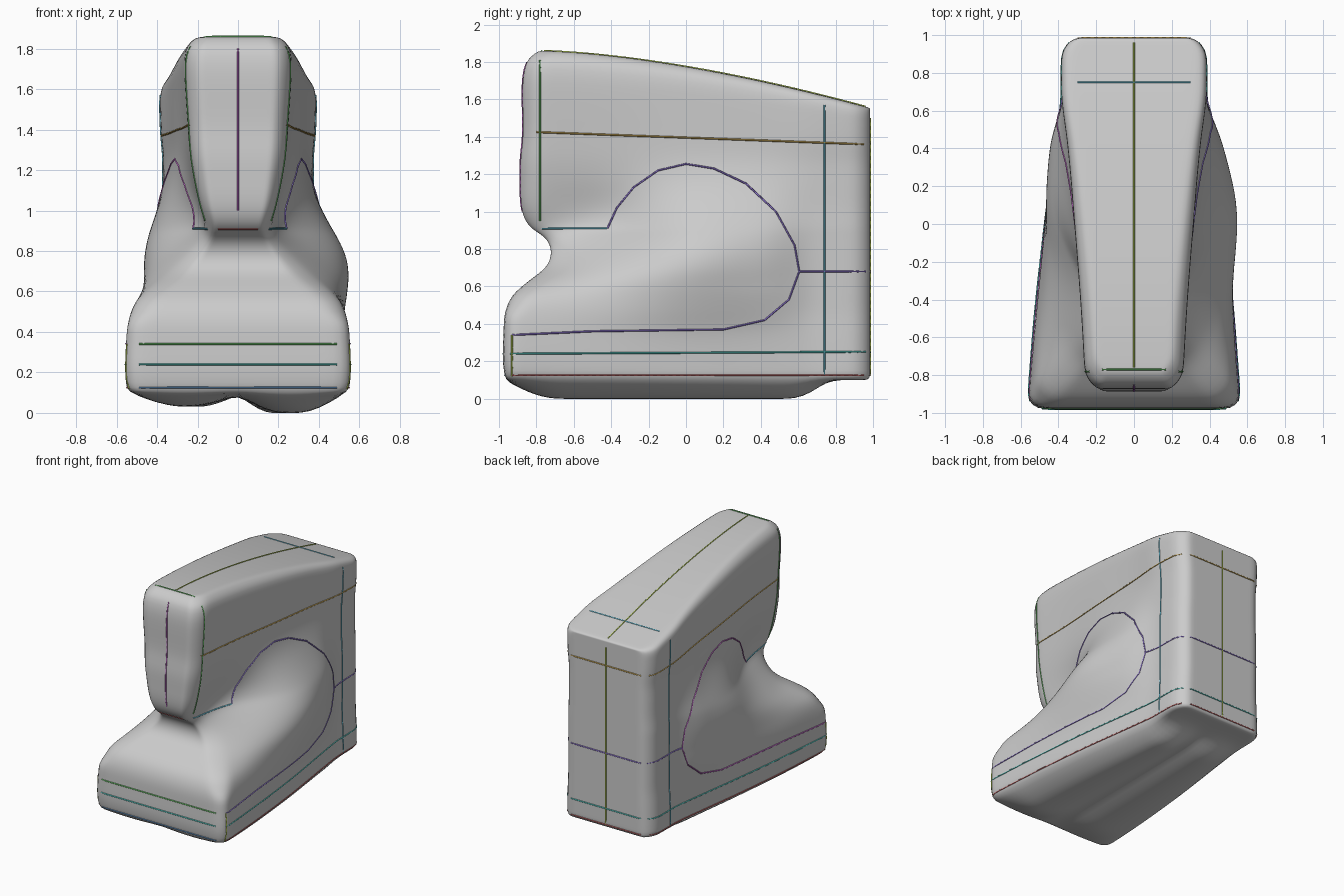
import bpy, bmesh, math
from mathutils import Vector
from mathutils.bvhtree import BVHTree

if "Cube" in bpy.data.objects:
    bpy.data.objects.remove(bpy.data.objects["Cube"])

# Horizontal sections: z, front y, then half widths at the five stations
STATIONS = [-0.9, -0.45, 0.0, 0.4, 0.66]
BACK = 0.985
LEVELS = [
    (0.10, -0.965, .55, .52, .475, .42, .385),
    (0.20, -0.98, .56, .525, .475, .42, .385),
    (0.35, -0.975, .555, .52, .475, .42, .38),
    (0.45, -0.97, .545, .52, .49, .435, .375),
    (0.55, -0.93, .51, .505, .50, .45, .375),
    (0.63, -0.84, .40, .475, .505, .455, .375),
    (0.70, -0.75, .25, .42, .505, .46, .375),
    (0.78, -0.72, .15, .34, .49, .46, .375),
    (0.86, -0.75, .12, .26, .455, .45, .375),
    (0.92, -0.84, .145, .21, .42, .435, .375),
    (1.02, -0.88, .185, .205, .375, .40, .37),
    (1.15, -0.885, .21, .235, .33, .365, .37),
    (1.28, -0.885, .23, .255, .31, .345, .37),
    (1.42, -0.87, .24, .265, .31, .345, .38),
    (1.65, -0.875, .255, .28, .315, .35, .385),
    (1.80, -0.855, .25, .275, .31, .345, .38),
    (1.86, -0.79, .20, .225, .265, .31, .35),
]


def smooth(xs, ys, x):
    """Smooth curve through the points, flat beyond the ends."""
    x = min(max(x, xs[0]), xs[-1])
    i = max(j for j in range(len(xs) - 1) if xs[j] <= x)
    n = len(xs) - 1

    def slope(j):
        a, b = max(j - 1, 0), min(j + 1, n)
        return (ys[b] - ys[a]) / (xs[b] - xs[a])
    h = xs[i + 1] - xs[i]
    t = (x - xs[i]) / h
    return ((2*t**3 - 3*t*t + 1) * ys[i] + (t**3 - 2*t*t + t) * h * slope(i)
            + (3*t*t - 2*t**3) * ys[i + 1] + (t**3 - t*t) * h * slope(i + 1))


ZS = [r[0] for r in LEVELS]
LEVEL_Z = []
for a, b in zip(ZS, ZS[1:]):
    LEVEL_Z += [a, (a + b) / 2]
LEVEL_Z.append(ZS[-1])
ROWS = [[smooth(ZS, [r[c] for r in LEVELS], z) for c in range(1, 7)] for z in LEVEL_Z]


def body_point(a, v, k):
    """a: -1..1 across, v: 0..1 front to back, k: section number."""
    z, row = LEVEL_Z[k], ROWS[k]
    yf = row[0]
    y = yf + (BACK - yf) * v
    w = smooth(STATIONS, row[1:], y)
    # rounded vertical corners, tighter on the base, softer on the head
    end = min(y - yf, BACK - y)
    base_front, head_front = z < 0.5 and v < 0.5, z > 0.9 and v < 0.5
    radius = 0.05 if base_front else 0.1
    cut = 0.08 if base_front else 0.24 if head_front else 0.17
    w *= 1 - cut * max(0, 1 - end / radius) ** 2
    # one flank bulges a little more than the other
    bump = 0.042 * math.exp(-((y + .02) / .42) ** 2 - ((z - .7) / .27) ** 2)
    x = a * w + bump * abs(a)
    # sloping top
    t = max(0, (z - 1.2) / 0.66)
    u = max(0, (y + 0.8) / 1.8)
    z -= 0.31 * t ** 1.5 * u ** 1.6
    # two shallow swells under the base
    if k == 0:
        g = min(1, max(0, (y + .97) / .3)) * min(1, max(0, (.76 - y) / .2))
        d = 0.105 if a > 0 else 0.065
        z -= d * math.sin(math.pi * abs(a)) * math.sin(g * math.pi / 2) \
            + 0.01 * (1 - a * a) * g
    return x, y, max(z, -0.003)


# Body: the surface of a grid box bent to the sections
bm = bmesh.new()
A = [-1 + i / 6 for i in range(13)]
V = [0, .02, .045, .08] + [.08 + .84 * i / 20 for i in range(1, 20)] + [.92, .955, .98, 1]
K = list(range(len(LEVEL_Z)))


def patch(ps, qs, f):
    grid = [[bm.verts.new(f(p, q)) for q in qs] for p in ps]
    for r0, r1 in zip(grid, grid[1:]):
        for j in range(len(qs) - 1):
            bm.faces.new((r0[j], r0[j + 1], r1[j + 1], r1[j]))


for side in (-1, 1):
    patch(V, K, lambda v, k: body_point(side, v, k))
for end in (0, 1):
    patch(A, K, lambda a, k: body_point(a, end, k))
for cap in (0, K[-1]):
    patch(A, V, lambda a, v: body_point(a, v, cap))
bmesh.ops.remove_doubles(bm, verts=bm.verts, dist=1e-5)
bmesh.ops.recalc_face_normals(bm, faces=bm.faces)
for f in bm.faces:
    f.smooth = True
mesh = bpy.data.meshes.new("machine_body")
bm.to_mesh(mesh)
bm.free()
body = bpy.data.objects.new("machine_body", mesh)
bpy.context.collection.objects.link(body)
body.modifiers.new("smooth", 'SUBSURF').levels = 1
body.modifiers["smooth"].render_levels = 1
tree = BVHTree.FromObject(body, bpy.context.evaluated_depsgraph_get())

# Coloured seam lines, cast onto the body from one side
CAST = {
    "right": lambda p, q: (Vector((2, p, q)), Vector((-1, 0, 0))),
    "left": lambda p, q: (Vector((-2, p, q)), Vector((1, 0, 0))),
    "front": lambda p, q: (Vector((p, -2, q)), Vector((0, 1, 0))),
    "back": lambda p, q: (Vector((p, 2, q)), Vector((0, -1, 0))),
    "top": lambda p, q: (Vector((p, q, 3)), Vector((0, 0, -1))),
}
COLORS = {
    "orange": (.6, .4, .1), "violet": (.3, .2, .7), "magenta": (.55, .15, .6),
    "teal": (.1, .6, .55), "red": (.6, .15, .15), "cyan": (.15, .55, .7),
    "green": (.15, .55, .15), "lime": (.5, .65, .1), "blue": (.15, .35, .65),
}
mats = {}
for n, c in COLORS.items():
    mats[n] = bpy.data.materials.new(n)
    mats[n].diffuse_color = (*c, 1)


def seam(name, view, color, pts):
    hits = []
    for (p0, q0), (p1, q1) in zip(pts, pts[1:]):
        n = max(2, int(math.hypot(p1 - p0, q1 - q0) / 0.04))
        for i in range(n + 1):
            s = i / n
            o, d = CAST[view](p0 + (p1 - p0) * s, q0 + (q1 - q0) * s)
            hit = tree.ray_cast(o, d)[0]
            if hit:
                hits.append(hit)
    cu = bpy.data.curves.new(name, 'CURVE')
    cu.dimensions = '3D'
    cu.bevel_depth = 0.005
    cu.bevel_resolution = 0
    sp = cu.splines.new('POLY')
    sp.points.add(len(hits) - 1)
    for pt, h in zip(sp.points, hits):
        pt.co = (*h, 1)
    cu.materials.append(mats[color])
    bpy.context.collection.objects.link(bpy.data.objects.new(name, cu))


loop = [(-.93, .34), (-.5, .36), (.2, .37), (.42, .42), (.55, .53), (.605, .68), (.58, .82),
        (.48, 1.0), (.32, 1.15), (.15, 1.23), (0, 1.255), (-.15, 1.22), (-.28, 1.13),
        (-.37, 1.02), (-.42, .91)]
for s in ("right", "left"):
    seam(s + "_opening_seam", s, "violet" if s == "right" else "magenta", loop)
    seam(s + "_arm_seam", s, "orange", [(-.8, 1.425), (.95, 1.36)])
    seam(s + "_base_seam", s, "teal", [(-.94, .24), (.96, .25)])
    seam(s + "_bottom_seam", s, "red", [(-.93, .125), (.95, .125)])
    seam(s + "_column_seam", s, "cyan", [(.74, .12), (.74, 1.57)])
    seam(s + "_rear_seam", s, "violet", [(.6, .68), (.96, .68)])
    seam(s + "_head_seam", s, "green", [(-.78, .95), (-.78, 1.81)])
    seam(s + "_head_underside_seam", s, "cyan", [(-.77, .91), (-.42, .91)])
    seam(s + "_base_corner_seam", s, "lime", [(-.93, .12), (-.93, .34)])
seam("top_centre_seam", "top", "lime", [(0, -.76), (0, .96)])
seam("top_column_seam", "top", "cyan", [(-.3, .75), (.3, .75)])
seam("top_head_seam", "top", "green", [(-.17, -.77), (.17, -.77)])
seam("head_centre_seam", "front", "magenta", [(0, 1.0), (0, 1.8)])
seam("head_bottom_seam", "front", "red", [(-.1, .91), (.1, .91)])
seam("back_centre_seam", "back", "lime", [(0, .12), (0, 1.5)])
for z, c, n in ((1.36, "orange", "arm"), (.68, "violet", "rear"),
                (.25, "teal", "base"), (.125, "red", "bottom")):
    seam("back_" + n + "_seam", "back", c, [(-.3, z), (.3, z)])
for z, c, n in ((.34, "green", "upper"), (.24, "teal", "base"), (.125, "blue", "bottom")):
    seam("front_" + n + "_seam", "front", c, [(-.49, z), (.49, z)])

for m in bpy.data.materials:
    if m.users and not m.is_grease_pencil:
        m.use_nodes = True
        m.node_tree.nodes["Principled BSDF"].inputs["Base Color"].default_value = m.diffuse_color
